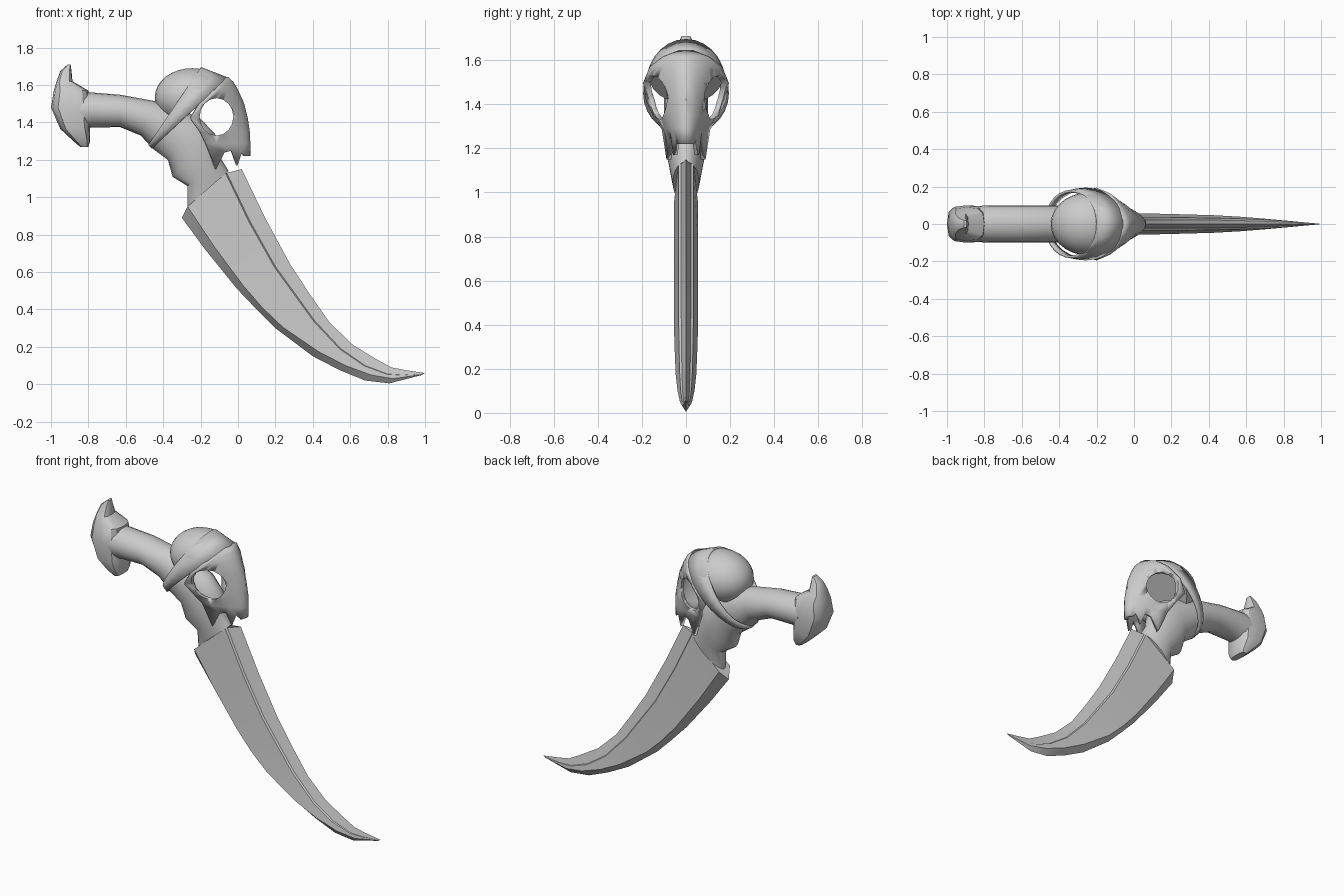
import bpy, bmesh, math
from mathutils import Vector

if "Cube" in bpy.data.objects:
    bpy.data.objects.remove(bpy.data.objects["Cube"])


def finish(name, bm, angle=35):
    bmesh.ops.recalc_face_normals(bm, faces=bm.faces)
    me = bpy.data.meshes.new(name)
    bm.to_mesh(me)
    bm.free()
    ob = bpy.data.objects.new(name, me)
    bpy.context.collection.objects.link(ob)
    activate(ob)
    bpy.ops.object.shade_smooth_by_angle(angle=math.radians(angle))
    return ob


def activate(ob):
    bpy.ops.object.select_all(action='DESELECT')
    ob.select_set(True)
    bpy.context.view_layer.objects.active = ob


def loft(name, rings, closed=True, caps=True, angle=35):
    bm = bmesh.new()
    rows = [[bm.verts.new(p) for p in r] for r in rings]
    n = len(rows[0])
    for a, b in zip(rows, rows[1:]):
        for i in range(n if closed else n - 1):
            j = (i + 1) % n
            bm.faces.new((a[i], a[j], b[j], b[i]))
    if caps:
        bm.faces.new(rows[0])
        bm.faces.new(rows[-1])
    return finish(name, bm, angle)


def solidify(ob, thickness, offset=0):
    m = ob.modifiers.new("shell", 'SOLIDIFY')
    m.thickness, m.offset = thickness, offset
    activate(ob)
    bpy.ops.object.modifier_apply(modifier=m.name)


def oval(top, bot, yh, n=20, power=1.0):
    """Ring spanning two (x, z) points, with half width yh in y."""
    t, b = Vector((top[0], 0, top[1])), Vector((bot[0], 0, bot[1]))
    mid, half = (t + b) / 2, (t - b) / 2
    pts = []
    for k in range(n):
        a = 2 * math.pi * k / n
        c, s = [math.copysign(abs(v) ** power, v) for v in (math.cos(a), math.sin(a))]
        pts.append(mid + half * c + Vector((0, yh * s, 0)))
    return pts


# Blade: back edge, upper ridge, lower ridge, cutting edge (x, z each) and thickness
stations = [
    (.02, 1.15, -.06, 1.13, -.27, .95, -.30, .89, 1),
    (.145, .89, .065, .87, -.085, .68, -.175, .72, 1),
    (.28, .64, .20, .63, .09, .45, -.005, .51, 1),
    (.385, .48, .305, .485, .19, .355, .20, .30, 1),
    (.49, .33, .41, .34, .33, .235, .30, .22, .95),
    (.615, .21, .55, .19, .47, .155, .42, .14, .85),
    (.73, .14, .68, .10, .60, .09, .56, .07, .7),
    (.82, .09, .80, .055, .74, .045, .69, .02, .5),
    (.90, .075, .88, .05, .84, .035, .81, .005, .3),
    (1.0, .06, .995, .057, .99, .054, .985, .05, .03)]
# keep the cutting edge below the lower ridge
edge = [(-.30, .89), (-.175, .72), (-.005, .51), (.10, .40), (.20, .30),
        (.40, .15), (.545, .075), (.68, .02), (.81, .005), (.985, .05)]
ridge = [(-.27, .95), (-.13, .74), (.03, .525), (.13, .41), (.24, .305),
         (.43, .175), (.575, .10), (.71, .05), (.83, .03), (.99, .054)]
rings = []
for st, e, r in zip(stations, edge, ridge):
    t = st[8]
    side = [(st[2], .022, st[3]), (st[2] - .006 * t, .034, st[3] - .003 * t), (r[0], .055, r[1])]
    ring = [(st[0], 0, st[1])] + [(x, y * t, z) for x, y, z in side]
    ring += [(e[0], 0, e[1])] + [(x, -y * t, z) for x, y, z in reversed(side)]
    rings.append(ring)
loft("blade", rings, angle=20)

# Handle bending down into the neck that holds the blade
loft("handle", [oval(t, b, y) for t, b, y in [
    ((-.85, 1.565), (-.85, 1.36), .095),
    ((-.78, 1.56), (-.78, 1.373), .1),
    ((-.63, 1.548), (-.63, 1.375), .1),
    ((-.45, 1.515), (-.52, 1.33), .1),
    ((-.32, 1.475), (-.455, 1.26), .1),
    ((-.20, 1.42), (-.375, 1.20), .1),
    ((-.12, 1.335), (-.35, 1.11), .095),
    ((-.10, 1.22), (-.27, 1.06), .08),
    ((-.05, 1.14), (-.27, .95), .06)]])

# Hooked pommel, stacked along z: (z, x min, x max, half width)
loft("pommel", [oval((x1, z), (x0, z), y, 12, .65) for z, x0, x1, y in [
    (1.27, -.845, -.80, .06), (1.30, -.88, -.79, .08), (1.365, -.95, -.79, .1),
    (1.48, -1.0, -.79, .1), (1.57, -.985, -.80, .09), (1.62, -.97, -.885, .06),
    (1.675, -.95, -.89, .035), (1.71, -.91, -.895, .02)]])

# Rounded cranium, cut off along the plane of the strap
bm = bmesh.new()
bmesh.ops.create_uvsphere(bm, u_segments=28, v_segments=16, radius=1)
bmesh.ops.scale(bm, vec=(.2, .168, .155), verts=bm.verts)
bmesh.ops.translate(bm, vec=(-.245, 0, 1.535), verts=bm.verts)
cut = bmesh.ops.bisect_plane(bm, geom=bm.verts[:] + bm.edges[:] + bm.faces[:],
                             plane_co=(-.11, 0, 1.63), plane_no=(.36, 0, -.39), clear_outer=True)
bmesh.ops.holes_fill(bm, edges=[e for e in bm.edges if e.is_boundary])
finish("cranium", bm)

# Skull mask: U-shaped levels (z, front x, half width, rear x, curve power)
levels = [(1.635, -.06, .03, -.068, 2), (1.61, -.033, .1, -.09, 1.9), (1.57, -.01, .155, -.135, 1.8),
          (1.5, .022, .185, -.205, 1.7), (1.42, .042, .172, -.255, 1.7), (1.35, .052, .14, -.205, 1.9),
          (1.29, .055, .1, -.175, 2.1), (1.22, .055, .078, -.12, 2.2)]
teeth = [0, 0, 0, 0, .02, -.05, .03, .02, -.07]
rings = []
for k, (z, xf, w, xb, p) in enumerate(levels):
    last = k == len(levels) - 1
    rings.append([(xf - (xf - xb) * abs(i / 8) ** p, w * i / 8, z + (teeth[abs(i)] if last else 0))
                  for i in range(-8, 9)])
mask = loft("skull_mask", rings, closed=False, caps=False)
solidify(mask, .022)

# Eye sockets cut straight through both sides
cutter = loft("eye_cutter", [[(-.115 + .09 * math.cos(a), y, 1.43 + .1 * math.sin(a))
              for a in [2 * math.pi * k / 16 for k in range(16)]] for y in (-.4, .4)])
cutter.hide_render = True
m = mask.modifiers.new("eyes", 'BOOLEAN')
m.operation, m.object, m.solver = 'DIFFERENCE', cutter, 'EXACT'
activate(mask)
bpy.ops.object.modifier_apply(modifier=m.name)
bpy.data.objects.remove(cutter)

# Strap wrapped around cranium and under the handle
strap = loft("strap", [oval((-.2, 1.69), (-.475, 1.285), .175, 28),
                       oval((-.06, 1.635), (-.455, 1.265), .188, 28)], caps=False)
solidify(strap, .014)
